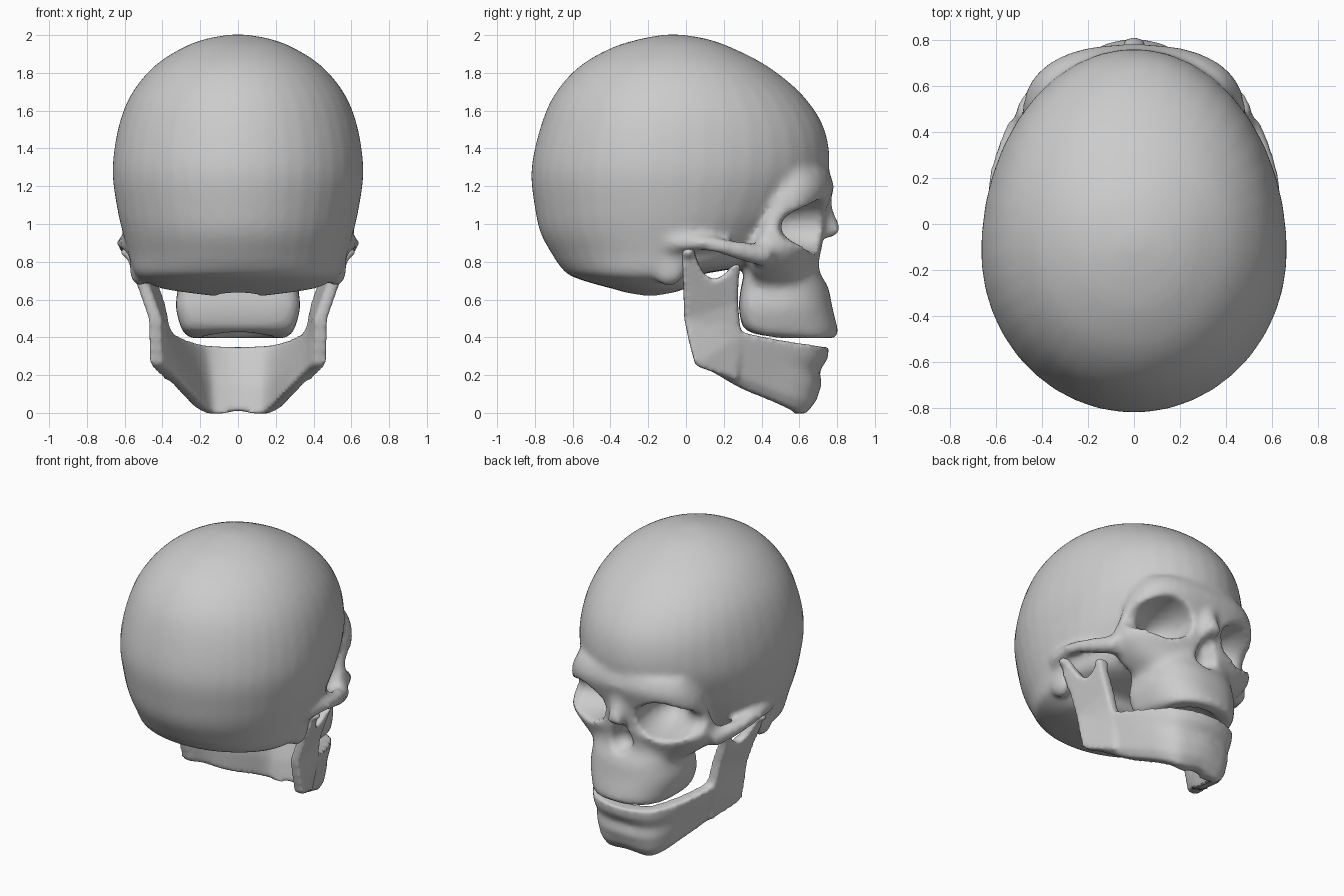
import bpy, bmesh, math
from mathutils import Vector, Matrix

if "Cube" in bpy.data.objects:
    bpy.data.objects.remove(bpy.data.objects["Cube"])


def refine(rows, n=4):
    """Catmull-Rom interpolation through rows of numbers."""
    out = []
    for i in range(len(rows) - 1):
        a, b = rows[max(i - 1, 0)], rows[i]
        c, d = rows[i + 1], rows[min(i + 2, len(rows) - 1)]
        for k in range(n):
            t = k / n
            out.append([0.5 * (2 * q + (r - p) * t + (2 * p - 5 * q + 4 * r - s) * t * t
                        + (3 * q - p - 3 * r + s) * t ** 3) for p, q, r, s in zip(a, b, c, d)])
    return out + [list(rows[-1])]


def loft(bm, rings):
    vs = [[bm.verts.new(p) for p in r] for r in rings]
    n = len(vs[0])
    for a, b in zip(vs, vs[1:]):
        for i in range(n):
            j = (i + 1) % n
            bm.faces.new((a[i], a[j], b[j], b[i]))
    bm.faces.new(vs[0][::-1])
    bm.faces.new(vs[-1])


def slices(bm, rows, pf=1.0, pb=1.0):
    """Stack of horizontal outlines: z, back y, front y, half width, y of widest point."""
    rings = []
    for z, yb, yf, w, yw in refine(rows):
        ring = []
        for i in range(40):
            t = 2 * math.pi * (i + 0.5) / 40
            c, s = math.cos(t), math.sin(t)
            p, r = (pf, yf - yw) if s > 0 else (pb, yw - yb)
            ring.append((w * math.copysign(abs(c) ** p, c),
                         yw + r * math.copysign(abs(s) ** p, s), z))
        rings.append(ring)
    loft(bm, rings)


def ball(bm, loc, rad, turn=0.0, sides=(1, -1)):
    for m in sides:
        mat = (Matrix.Diagonal((m, 1, 1, 1)) @ Matrix.Translation(loc)
               @ Matrix.Rotation(turn, 4, 'Z') @ Matrix.Diagonal((*rad, 1)))
        bmesh.ops.create_icosphere(bm, subdivisions=3, radius=1, matrix=mat)


def tube(bm, rows, sides=(1, -1)):
    """Round bar through rows of x, y, z, radius."""
    pts = refine(rows)
    for m in sides:
        rings = []
        for i, (x, y, z, r) in enumerate(pts):
            a, b = pts[max(i - 1, 0)], pts[min(i + 1, len(pts) - 1)]
            t = (Vector(b[:3]) - Vector(a[:3])).normalized()
            s = t.cross(Vector((0, 0, 1))).normalized()
            u = s.cross(t)
            ring = []
            for k in range(12):
                q = 2 * math.pi * k / 12
                p = Vector((x, y, z)) + r * (s * math.cos(q) + u * math.sin(q))
                ring.append((m * p.x, p.y, p.z))
            rings.append(ring)
        loft(bm, rings)


def make(bm, name, voxel, smooth, cutter=None):
    """Fuse the overlapping parts, carve with the cutter, soften and bake."""
    bmesh.ops.triangulate(bm, faces=[f for f in bm.faces if len(f.verts) > 4])
    bmesh.ops.recalc_face_normals(bm, faces=bm.faces[:])
    me = bpy.data.meshes.new(name)
    bm.to_mesh(me)
    bm.free()
    ob = bpy.data.objects.new(name, me)
    bpy.context.collection.objects.link(ob)

    def remesh():
        md = ob.modifiers.new("fuse", 'REMESH')
        md.mode, md.voxel_size = 'VOXEL', voxel
    remesh()
    if cutter:
        md = ob.modifiers.new("carve", 'BOOLEAN')
        md.operation, md.object, md.solver = 'DIFFERENCE', cutter, 'EXACT'
        remesh()
    if smooth:
        md = ob.modifiers.new("soften", 'SMOOTH')
        md.factor, md.iterations = 0.5, smooth
    dg = bpy.context.evaluated_depsgraph_get()
    baked = bpy.data.meshes.new_from_object(ob.evaluated_get(dg))
    ob.modifiers.clear()
    ob.data = baked
    baked.shade_smooth()
    if cutter:
        bpy.data.objects.remove(cutter)
    return ob


# Hollows: eye sockets, nose opening, palate, opening in the skull base
bm = bmesh.new()
ball(bm, (0.30, 0.74, 0.99), (0.175, 0.36, 0.14), -0.26)
ball(bm, (0.34, 0.74, 0.985), (0.16, 0.27, 0.135))
ball(bm, (0.50, 0.74, 0.985), (0.15, 0.26, 0.125))
ball(bm, (0, 0.77, 0.79), (0.095, 0.15, 0.09), sides=(1,))
ball(bm, (0, 0.77, 0.85), (0.065, 0.13, 0.085), sides=(1,))
ball(bm, (0, 0.53, 0.39), (0.19, 0.19, 0.08), sides=(1,))
ball(bm, (0, -0.18, 0.61), (0.12, 0.14, 0.05), sides=(1,))
hollows = make(bm, "hollows_cutter", 0.02, 0)
hollows.hide_render = True

bm = bmesh.new()
# Braincase
slices(bm, [
    (0.62, -0.26, -0.12, 0.14, -0.19), (0.655, -0.38, -0.01, 0.39, -0.18),
    (0.69, -0.51, 0.04, 0.48, -0.17), (0.73, -0.62, 0.07, 0.54, -0.17),
    (0.78, -0.67, 0.34, 0.565, -0.14), (0.84, -0.71, 0.45, 0.58, -0.12),
    (0.95, -0.77, 0.55, 0.61, -0.12), (1.08, -0.80, 0.66, 0.64, -0.12),
    (1.28, -0.82, 0.757, 0.665, -0.12), (1.50, -0.775, 0.735, 0.637, -0.10),
    (1.68, -0.70, 0.62, 0.57, -0.08), (1.83, -0.57, 0.44, 0.45, -0.07),
    (1.93, -0.40, 0.25, 0.30, -0.07), (1.98, -0.24, 0.11, 0.17, -0.07),
    (2.003, -0.11, -0.03, 0.04, -0.07)])
# Brow, eye surrounds and cheekbones
slices(bm, [
    (0.68, 0.36, 0.68, 0.33, 0.45), (0.77, 0.33, 0.69, 0.45, 0.42),
    (0.86, 0.33, 0.72, 0.52, 0.41), (0.95, 0.38, 0.725, 0.505, 0.44),
    (1.05, 0.42, 0.74, 0.485, 0.48), (1.13, 0.44, 0.765, 0.475, 0.51),
    (1.20, 0.46, 0.782, 0.45, 0.53), (1.28, 0.46, 0.757, 0.41, 0.53)], 0.85, 0.45)
# Upper jaw
slices(bm, [
    (0.395, 0.50, 0.79, 0.25, 0.58), (0.42, 0.36, 0.805, 0.285, 0.48),
    (0.46, 0.30, 0.80, 0.305, 0.45), (0.56, 0.28, 0.775, 0.33, 0.45),
    (0.66, 0.29, 0.755, 0.32, 0.45), (0.75, 0.31, 0.715, 0.33, 0.45),
    (0.86, 0.32, 0.72, 0.34, 0.45)], 0.85, 0.4)
# Nasal bones
tube(bm, [(0, 0.70, 1.13, 0.07), (0, 0.725, 1.04, 0.063), (0, 0.785, 0.94, 0.05)], (1,))
# Cheek arches and the bumps behind the jaw joint
tube(bm, [(0.49, 0.43, 0.83, 0.062), (0.56, 0.28, 0.86, 0.05), (0.60, 0.15, 0.89, 0.04),
          (0.60, 0.04, 0.90, 0.04), (0.57, -0.08, 0.90, 0.05)])
ball(bm, (0.52, -0.09, 0.77), (0.055, 0.09, 0.10))
make(bm, "cranium", 0.02, 5, hollows)

# Lower jaw body: x, y, top z, bottom z, half thickness, lean of the lower edge, chin groove
bm = bmesh.new()
half = [(0.42, 0.06, 0.50, 0.26, 0.035, 0, 0), (0.41, 0.18, 0.46, 0.20, 0.045, 0.5, 0),
        (0.37, 0.32, 0.42, 0.13, 0.05, 0.8, 0), (0.315, 0.46, 0.39, 0.075, 0.053, 0.8, 0),
        (0.255, 0.58, 0.37, 0.025, 0.056, 0.7, 0.2), (0.19, 0.66, 0.357, -0.004, 0.056, 0.8, 0.6),
        (0.09, 0.70, 0.35, 0.0, 0.056, 1, 0.9)]
path = half + [(0, 0.71, 0.348, 0.012, 0.056, 1, 1)] + [(-r[0], *r[1:]) for r in half[::-1]]
section = [(-0.8, 1), (0.85, 1), (1, 0.82), (0.55, 0.62), (1.1, 0.42), (1, 0.16),
           (0.5, 0), (-0.8, 0), (-1, 0.4), (-0.9, 0.8)]
path = refine(path, 3)
rings = []
for i, (x, y, zt, zb, t, lean, groove) in enumerate(path):
    a, b = path[max(i - 1, 0)], path[min(i + 1, len(path) - 1)]
    n = Vector((b[1] - a[1], a[0] - b[0], 0)).normalized()
    ring = []
    for u, f in section:
        if u > 0 and 0 < f < 1:  # the groove above the chin fades out sideways
            u = 0.9 + (u - 0.9) * groove
        ring.append(Vector((x, y, zb + f * (zt - zb))) + n * (t * u - lean * (1 - f) * 0.09))
    rings.append(ring)
loft(bm, rings)

# Upright jaw branches and joint knobs
outline = [(-0.02, 0.85), (0.0, 0.875), (0.04, 0.86), (0.065, 0.79), (0.10, 0.73),
           (0.15, 0.705), (0.20, 0.73), (0.25, 0.785), (0.29, 0.79), (0.278, 0.70),
           (0.275, 0.58), (0.29, 0.42), (0.27, 0.17), (0.05, 0.25), (0.015, 0.38),
           (-0.01, 0.50), (-0.015, 0.68)]
for m in (1, -1):
    rings = []
    for off in (-0.035, 0.035):
        rings.append([(m * (0.44 + 0.36 * max(z - 0.5, 0) - 0.18 * max(y, 0)
                            - 0.5 * max(0.25 - z, 0) + off), y, z) for y, z in outline])
    loft(bm, rings)
ball(bm, (0.57, 0.012, 0.85), (0.055, 0.036, 0.032))
make(bm, "lower_jaw", 0.015, 6)
